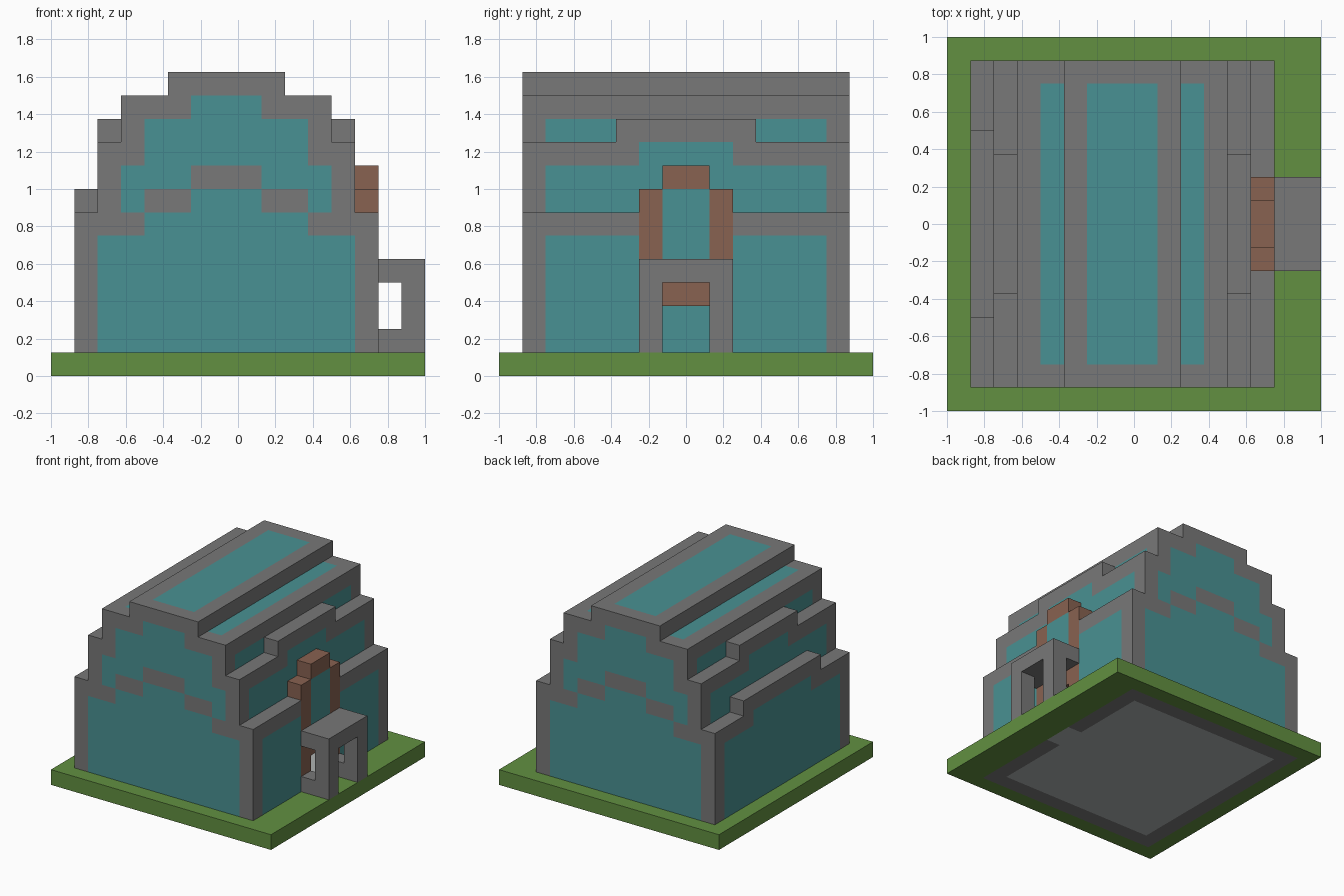
import bpy
import bmesh
from mathutils import Vector

UNIT = 0.125  # size of one building block

cube = bpy.data.objects.get("Cube")
if cube:
    bpy.data.objects.remove(cube)


def material(name, rgb):
    linear = [(c / 255 / 12.92) if c < 11 else ((c / 255 + 0.055) / 1.055) ** 2.4 for c in rgb]
    mat = bpy.data.materials.new(name)
    mat.use_nodes = True
    mat.diffuse_color = (*linear, 1)
    shader = next(n for n in mat.node_tree.nodes if n.type == 'BSDF_PRINCIPLED')
    shader.inputs["Base Color"].default_value = (*linear, 1)
    return mat


MATERIALS = {
    "stone": material("grey stone", (120, 120, 120)),
    "glass": material("teal glass", (73, 145, 147)),
    "grass": material("green grass", (98, 144, 65)),
    "wood": material("brown wood", (136, 98, 81)),
    "floor": material("pale floor", (175, 179, 178)),
}
NAMES = list(MATERIALS)
AXES = [Vector(a) for a in ((1, 0, 0), (0, 1, 0), (0, 0, 1))]


def build_part(name, rule, layers):
    """Make the outer skin of all blocks for which rule(x, u, v, z) names a material.
    u is the distance from the ridge line, v the distance from the middle of the length."""
    blocks = {}
    for x in range(-8, 8):
        for y in range(-8, 8):
            for z in layers:
                kind = rule(x, abs(x + 1), abs(y + 0.5), z)
                if kind:
                    blocks[x, y, z] = kind
    bm = bmesh.new()
    for cell, kind in blocks.items():
        centre = Vector(cell) + Vector((0.5, 0.5, 0.5))
        for i in range(3):
            for sign in (-1, 1):
                normal = AXES[i] * sign
                if tuple(int(c) for c in Vector(cell) + normal) in blocks:
                    continue
                a, b = AXES[(i + 1) % 3] / 2, AXES[(i + 2) % 3] / 2 * sign
                mid = centre + normal / 2
                corners = (mid - a - b, mid + a - b, mid + a + b, mid - a + b)
                face = bm.faces.new([bm.verts.new(c * UNIT) for c in corners])
                face.material_index = NAMES.index(kind)
    bmesh.ops.remove_doubles(bm, verts=bm.verts, dist=0.001)
    mesh = bpy.data.meshes.new(name)
    bm.to_mesh(mesh)
    bm.free()
    for mat in MATERIALS.values():
        mesh.materials.append(mat)
    obj = bpy.data.objects.new(name, mesh)
    bpy.context.collection.objects.link(obj)


def half_width(z):
    """Stepped outline of the vaulted hall."""
    return 6 if z < 7 else 5 if z < 10 else 4 if z < 12 else 2 if z < 13 else -1


# Ground slab with foundation ring and floor
def ground(x, u, v, z):
    if u > 6 or v > 7:
        return "grass"
    inside = u < 6 and v < 6
    doorway = x == 5 and v < 1
    return "floor" if inside or doorway else "stone"


# End walls: glass with a stone arch across it
def end_wall(u, z):
    if z < 6:
        glass = u < 6
    elif z == 7:
        glass = u < 2 or u == 4
    elif z == 8:
        glass = 2 <= u <= 4
    elif z == 11:
        glass = u < 2
    else:
        glass = z < 12 and u < 4
    return "glass" if glass else "stone"


# Hollow hall with glazed side tiers and roof strips
def hall(x, u, v, z):
    if u > half_width(z) or v > 7 or (x == 5 and v < 2):
        return None
    if v > 6:
        return end_wall(u, z)
    if u < half_width(z) and u <= half_width(z + 1):
        return None
    glass = ((u == 6 and (z < 6 or (x < 0 and v < 3)))
             or (u == 5 and (z < 9 or v < 2))
             or (u == 4 and z == 10)
             or (u == 3 and z == 11)
             or (u < 2 and z == 12))
    return "glass" if glass else "stone"


# Raised parapets along the side tiers
def upper_parapets(x, u, v, z):
    return "stone" if u == 5 and v < 3 else None


def lower_parapet(x, u, v, z):
    return "stone" if x == -7 and v < 4 else None


# Wooden entrance surround with a tall pane over the open door
def entrance(x, u, v, z):
    if x != 5 or v > 2:
        return None
    if v > 1:
        return "wood" if z < 8 else None
    if z in (3, 8):
        return "wood"
    return "glass" if z > 3 else None


# Porch with an open arch and side windows
def porch(x, u, v, z):
    if x < 6 or v > 2:
        return None
    post = v > 1 and (x == 7 or z == 1)
    return "stone" if z == 4 or post else None


build_part("ground_slab", ground, range(1))
build_part("glazed_hall", hall, range(1, 13))
build_part("upper_parapets", upper_parapets, [10])
build_part("lower_parapet", lower_parapet, [7])
build_part("entrance_surround", entrance, range(1, 9))
build_part("porch", porch, range(1, 5))
